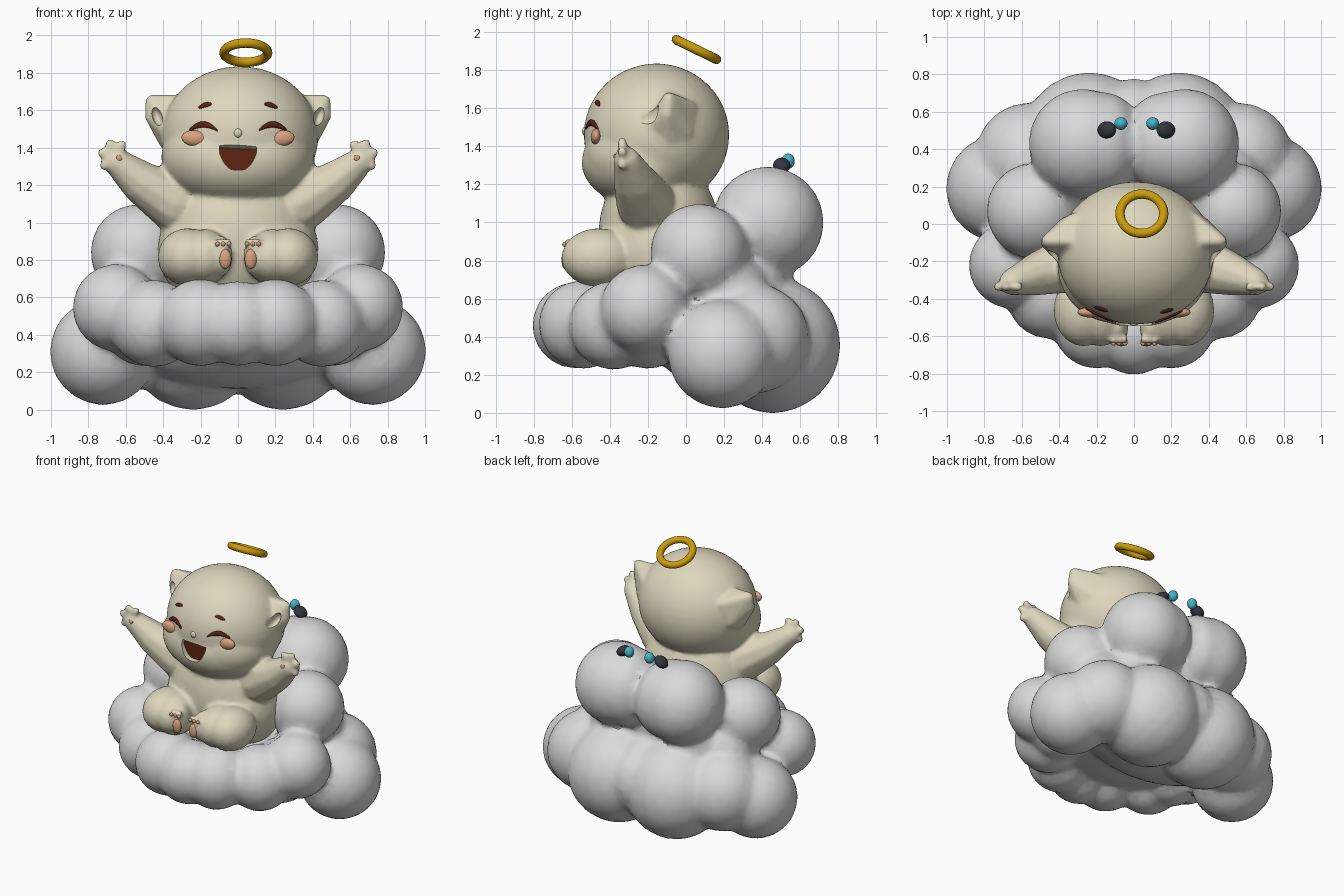
import bpy, bmesh, math
from mathutils import Matrix, Vector
from mathutils.bvhtree import BVHTree

if "Cube" in bpy.data.objects:
    bpy.data.objects.remove(bpy.data.objects["Cube"])


def material(name, *rgb):
    m = bpy.data.materials.new(name)
    m.use_nodes = True
    m.diffuse_color = (*rgb, 1)
    m.node_tree.nodes["Principled BSDF"].inputs["Base Color"].default_value = (*rgb, 1)
    return m


CREAM = material("cream", 0.73, 0.68, 0.51)
CLOUD = material("cloud_grey", 0.7, 0.7, 0.71)
PEACH = material("peach", 0.69, 0.36, 0.21)
BROWN = material("dark_brown", 0.11, 0.016, 0.005)
GOLD = material("gold", 0.6, 0.33, 0.004)
CYAN = material("cyan", 0.06, 0.46, 0.58)
CHARCOAL = material("charcoal", 0.035, 0.037, 0.047)


def add_object(name, bm, mat):
    bmesh.ops.recalc_face_normals(bm, faces=bm.faces)
    mesh = bpy.data.meshes.new(name)
    bm.to_mesh(mesh)
    bm.free()
    mesh.materials.append(mat)
    ob = bpy.data.objects.new(name, mesh)
    bpy.context.collection.objects.link(ob)
    return ob


def smooth(ob):
    bpy.ops.object.select_all(action='DESELECT')
    ob.select_set(True)
    bpy.context.view_layer.objects.active = ob
    bpy.ops.object.shade_smooth_by_angle(angle=math.radians(40))


def ball(bm, pos, size, mirror=False, tilt=0, detail=3):
    """Ellipsoid; size is one radius or three, tilt turns it about y."""
    if not isinstance(size, tuple):
        size = (size,) * 3
    for s in ((1, -1) if mirror else (1,)):
        m = (Matrix.Translation((pos[0] * s, pos[1], pos[2]))
             @ Matrix.Rotation(tilt * s, 4, 'Y') @ Matrix.Diagonal((*size, 1)))
        bmesh.ops.create_icosphere(bm, subdivisions=detail, radius=1, matrix=m)


def chain(bm, a, ra, b, rb, steps=8, detail=2):
    """Tapered mirrored limb made of overlapping balls."""
    a, b = Vector(a), Vector(b)
    for i in range(steps + 1):
        t = i / steps
        ball(bm, a.lerp(b, t), ra + (rb - ra) * t, True, detail=detail)


def add_hull(bm, balls):
    """Add one convex skin stretched over mirrored balls."""
    src, hull = bmesh.new(), bmesh.new()
    for pos, r in balls:
        ball(src, pos, r, True, detail=2)
    for v in src.verts:
        hull.verts.new(v.co)
    src.free()
    bmesh.ops.convex_hull(hull, input=hull.verts)
    bmesh.ops.delete(hull, geom=[v for v in hull.verts if not v.link_faces], context='VERTS')
    bmesh.ops.recalc_face_normals(hull, faces=hull.faces)
    temp = bpy.data.meshes.new("hull")
    hull.to_mesh(temp)
    hull.free()
    bm.from_mesh(temp)
    bpy.data.meshes.remove(temp)


def fuse(ob, voxel, relax, cutters=()):
    """Merge overlapping volumes into one skin, carve it and bake it."""
    r = ob.modifiers.new("fuse", 'REMESH')
    r.mode, r.voxel_size = 'VOXEL', voxel
    s = ob.modifiers.new("relax", 'SMOOTH')
    s.factor, s.iterations = 0.5, relax
    ob.modifiers.new("reduce", 'DECIMATE').ratio = 0.4
    for c in cutters:
        b = ob.modifiers.new("carve", 'BOOLEAN')
        b.operation, b.object = 'DIFFERENCE', c
    dg = bpy.context.evaluated_depsgraph_get()
    baked = bpy.data.meshes.new_from_object(ob.evaluated_get(dg))
    ob.modifiers.clear()
    ob.data = baked
    smooth(ob)


# Cloud: back and side billows, front tier, upper pillows, core
bm = bmesh.new()
for pos, r in [
    ((0.72, 0.19, 0.31), 0.287), ((0.24, 0.455, 0.355), 0.358),
    ((0.56, 0.36, 0.39), 0.29),
    ((0.65, -0.22, 0.545), 0.235), ((0.45, -0.38, 0.46), 0.235),
    ((0.5, -0.2, 0.46), 0.23), ((0.2, -0.54, 0.465), 0.235),
    ((0.53, 0.07, 0.84), 0.26), ((0.27, 0.43, 1.0), 0.295),
    ((0.16, 0.43, 1.0), (0.22, 0.275, 0.28)),
    ((0.46, 0.2, 0.62), 0.24), ((0.3, 0.3, 0.66), 0.24),
]:
    ball(bm, pos, r, True)
ball(bm, (0, 0.45, 0.4), (0.25, 0.33, 0.29))
ball(bm, (0, -0.58, 0.46), 0.228)
ball(bm, (0, -0.1, 0.46), (0.62, 0.45, 0.21))
ball(bm, (0, 0.22, 0.37), (0.62, 0.38, 0.26))
ball(bm, (0, 0.28, 0.7), (0.42, 0.23, 0.3))
fuse(add_object("cloud", bm, CLOUD), 0.025, 4)

# Body: head, torso, legs, arms and ears
bm = bmesh.new()
ball(bm, (0.01, -0.155, 1.46), (0.42, 0.382, 0.375), detail=4)
ball(bm, (0.01, -0.21, 1.33), (0.4, 0.342, 0.255), detail=4)
ball(bm, (0.1, -0.21, 1.35), (0.31, 0.32, 0.25), True, detail=4)
ball(bm, (0, -0.14, 0.93), (0.41, 0.32, 0.42), detail=4)
ball(bm, (0.16, -0.15, 0.86), (0.27, 0.28, 0.3), True)
ball(bm, (0.27, -0.46, 0.815), (0.16, 0.195, 0.155), True)
ball(bm, (0.18, -0.47, 0.815), (0.145, 0.185, 0.15), True)
ball(bm, (0.09, -0.55, 0.82), (0.06, 0.095, 0.11), True)
chain(bm, (0.33, -0.21, 1.1), 0.16, (0.51, -0.265, 1.21), 0.118)
chain(bm, (0.51, -0.265, 1.21), 0.118, (0.65, -0.31, 1.325), 0.074)
for x, z in ((0.622, 1.415), (0.684, 1.42), (0.725, 1.372), (0.715, 1.305)):
    chain(bm, (0.65, -0.32, 1.34), 0.03, (x, -0.335, z), 0.028, 5)
for x in (0.05, 0.08, 0.11):
    ball(bm, (x, -0.62, 0.89), 0.023, True)
add_hull(bm, [((0.462, -0.09, 1.65), 0.034), ((0.466, -0.1, 1.57), 0.035),
              ((0.37, -0.19, 1.48), 0.04), ((0.36, -0.01, 1.47), 0.05),
              ((0.385, -0.09, 1.43), 0.04), ((0.32, 0.02, 1.6), 0.04)])
body = add_object("body", bm, CREAM)

# Mouth outline, reused for the carved cavity and its lining
SMILE = [(i / 8 * 0.1, 1.28 + 0.095 * abs(i / 8) ** 3) for i in range(-8, 9)]
SMILE += [(0.1, 1.43), (-0.1, 1.44)]


def mouth_face(bm, y, roof_drop=0):
    return bm.faces.new([bm.verts.new((x, y, z - roof_drop * (z > 1.4))) for x, z in SMILE])


bm = bmesh.new()
outer, inner = mouth_face(bm, -0.575), mouth_face(bm, -0.5, 0.04)
bmesh.ops.bridge_loops(bm, edges=list(outer.edges) + list(inner.edges))
mouth_cutter = add_object("mouth_cutter", bm, CREAM)
bm = bmesh.new()
ball(bm, (0.437, -0.21, 1.575), (0.032, 0.09, 0.06), True, 0.3)
ear_cutter = add_object("ear_cutter", bm, CREAM)
for c in (mouth_cutter, ear_cutter):
    c.hide_render = True
    c.hide_set(True)
fuse(body, 0.014, 5, (mouth_cutter, ear_cutter))

bm = bmesh.new()
mouth_face(bm, -0.504, 0.04)
add_object("mouth_lining", bm, BROWN)

# Painted face strips laid on the head surface
surface = BVHTree.FromObject(body, bpy.context.evaluated_depsgraph_get())


def face_y(x, z):
    hit = surface.ray_cast(Vector((x, -2, z)), Vector((0, 1, 0)))[0]
    return hit.y if hit else -0.5


def strip(name, columns):
    bm = bmesh.new()
    rows = []
    for x, low, high in columns:
        zs = [low + (high - low) * k / 2 for k in range(3)]
        rows.append([bm.verts.new((x, face_y(x, z) - 0.004, z)) for z in zs])
    for a, b in zip(rows, rows[1:]):
        for k in range(2):
            bm.faces.new((a[k], b[k], b[k + 1], a[k + 1]))
    ob = add_object(name, bm, BROWN)
    sol = ob.modifiers.new("thickness", 'SOLIDIFY')
    sol.thickness, sol.offset = 0.009, 0
    smooth(ob)


for side, s in (("left", 1), ("right", -1)):
    eye, brow = [], []
    for i in range(-6, 7):
        u = i / 6
        arch = 1 - u * u
        eye.append((s * 0.185 + u * 0.073, 1.488 + 0.02 * arch, 1.498 + 0.042 * arch))
        mid = 1.624 - s * u * 0.01 + 0.004 * arch
        brow.append((s * 0.175 + u * 0.033, mid - 0.004 - 0.007 * arch,
                     mid + 0.004 + 0.007 * arch))
    strip(side + "_eye", eye)
    strip(side + "_brow", brow)

# Cheeks, nose and paw pads
bm = bmesh.new()
ball(bm, (0.23, face_y(0.23, 1.45) + 0.007, 1.45), (0.073, 0.028, 0.043), True, -0.1)
smooth(add_object("cheeks", bm, PEACH))
bm = bmesh.new()
ball(bm, (0, face_y(0, 1.478) + 0.004, 1.478), (0.022, 0.016, 0.024))
smooth(add_object("nose", bm, CREAM))
bm = bmesh.new()
ball(bm, (0.068, -0.632, 0.805), (0.033, 0.022, 0.053), True)
for x in (0.048, 0.08, 0.11):
    ball(bm, (x, -0.638, 0.885), 0.013, True, detail=2)
ball(bm, (0.635, face_y(0.635, 1.345), 1.345), (0.017, 0.007, 0.018), True, detail=2)
smooth(add_object("paw_pads", bm, PEACH))

# Beads on top of the cloud
bm = bmesh.new()
for x, tilt in ((0.17, 0.5), (-0.145, -0.5)):
    ball(bm, (x, 0.503, 1.3), (0.053, 0.046, 0.036), tilt=tilt)
smooth(add_object("dark_beads", bm, CHARCOAL))
bm = bmesh.new()
for x in (0.1, -0.07):
    ball(bm, (x, 0.537, 1.322), (0.035, 0.034, 0.04))
smooth(add_object("cyan_beads", bm, CYAN))

# Halo
bpy.ops.mesh.primitive_torus_add(
    major_radius=0.117, minor_radius=0.025, major_segments=40, minor_segments=12,
    location=(0.042, 0.055, 1.908), rotation=(math.radians(-26), 0, 0))
halo = bpy.context.object
halo.name = "halo"
halo.data.materials.append(GOLD)
smooth(halo)
